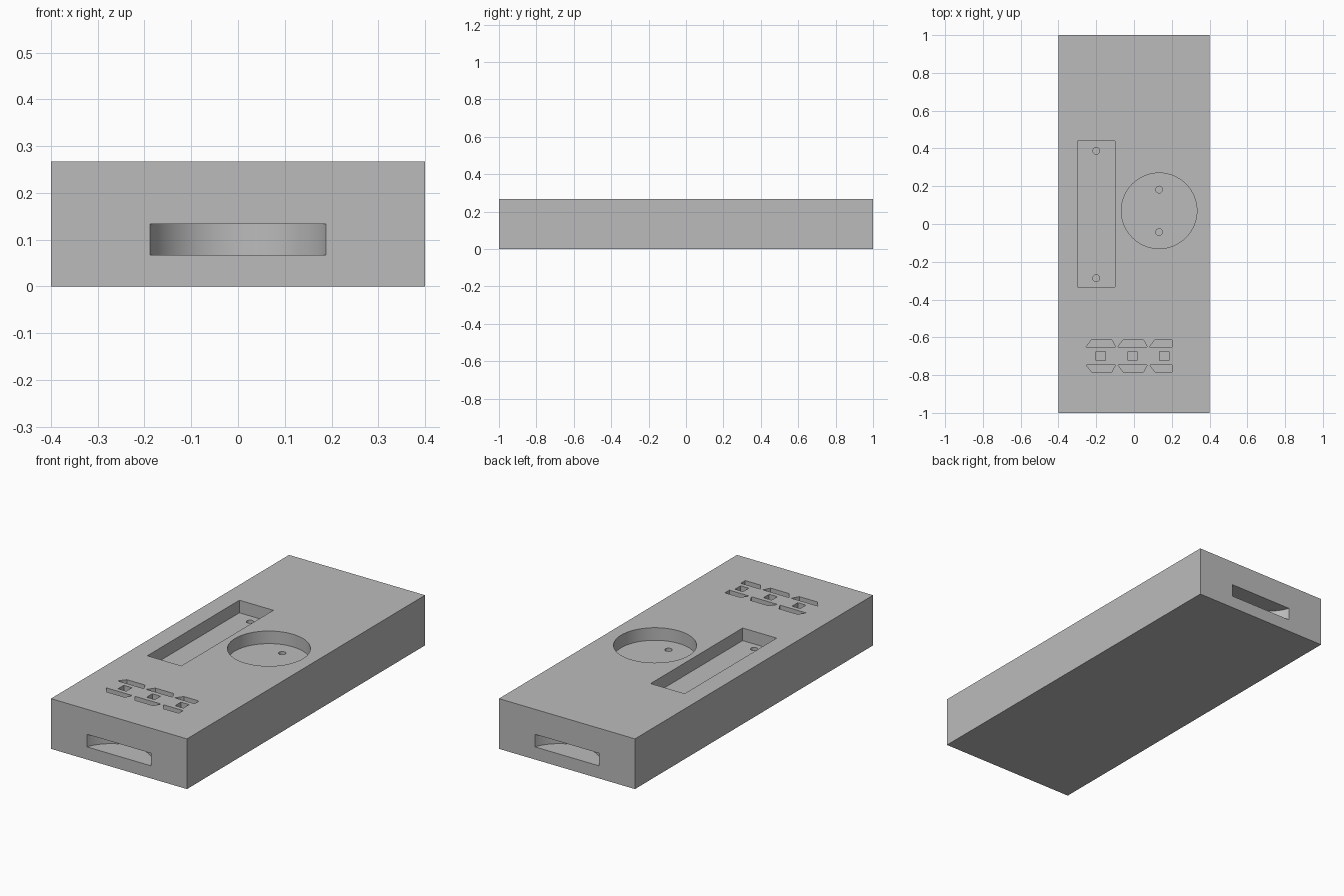
import bpy, bmesh, math

W, L, H = 0.8, 2.0, 0.267      # block size
DEPTH = 0.067                  # depth of one recess step
OVER = 0.05                    # how far cutters stick out of the top

if "Cube" in bpy.data.objects:
    bpy.data.objects.remove(bpy.data.objects["Cube"], do_unlink=True)

grey = bpy.data.materials.new("light_grey")
grey.use_nodes = True
grey.diffuse_color = (0.5, 0.5, 0.5, 1)
grey.node_tree.nodes["Principled BSDF"].inputs["Base Color"].default_value = (0.5, 0.5, 0.5, 1)


def rect(x0, x1, y0, y1):
    return [(x0, y0), (x1, y0), (x1, y1), (x0, y1)]


def circle(cx, cy, r, n=64):
    steps = [2 * math.pi * i / n for i in range(n)]
    return [(cx + r * math.cos(a), cy + r * math.sin(a)) for a in steps]


def prisms(name, outlines, z0, z1):
    """Extrude every outline from z0 to z1 into one object."""
    bm = bmesh.new()
    for outline in outlines:
        face = bm.faces.new([bm.verts.new((x, y, z0)) for x, y in outline])
        top = bmesh.ops.extrude_face_region(bm, geom=[face])["geom"]
        verts = [g for g in top if isinstance(g, bmesh.types.BMVert)]
        bmesh.ops.translate(bm, vec=(0, 0, z1 - z0), verts=verts)
    bmesh.ops.recalc_face_normals(bm, faces=bm.faces)
    mesh = bpy.data.meshes.new(name)
    bm.to_mesh(mesh)
    bm.free()
    mesh.materials.append(grey)
    obj = bpy.data.objects.new(name, mesh)
    bpy.context.collection.objects.link(obj)
    return obj


# Solid block
block = prisms("block", [rect(-W / 2, W / 2, -L / 2, L / 2)], 0, H)

# Long tray and round cup recesses
pockets = [rect(-0.3, -0.1, -0.333, 0.44), circle(0.133, 0.07, 0.2)]

# Three small grille groups: a square between two tapered slits
CENTRE_Y = -0.698
for left in (-0.253, -0.085, 0.083):
    right = min(left + 0.155, 0.2)
    taper = 0.02 if right < 0.2 else 0
    pockets.append(rect(left + 0.053, left + 0.101, CENTRE_Y - 0.024, CENTRE_Y + 0.024))
    for side in (-1, 1):
        inner, outer = CENTRE_Y + side * 0.048, CENTRE_Y + side * 0.085
        pockets.append([(left, inner), (right, inner),
                        (right - taper, outer), (left + 0.028, outer)])

# Screw holes in the recess floors
holes = [circle(x, y, 0.018, 24) for x, y in
         ((-0.2, 0.387), (-0.2, -0.287), (0.133, 0.182), (0.133, -0.043))]

# Curved finger slots in both ends
slots = [circle(0, side * 1.067, 0.2) for side in (-1, 1)]

cutters = [
    prisms("pocket_cutter", pockets, H - DEPTH, H + OVER),
    prisms("hole_cutter", holes, H - 2 * DEPTH, H - DEPTH / 2),
    prisms("end_slot_cutter", slots, DEPTH, 2 * DEPTH),
]

bpy.ops.object.select_all(action="DESELECT")
bpy.context.view_layer.objects.active = block
block.select_set(True)
for cutter in cutters:
    cutter.hide_render = True
    mod = block.modifiers.new(cutter.name, "BOOLEAN")
    mod.operation = "DIFFERENCE"
    mod.solver = "EXACT"
    mod.object = cutter
    bpy.ops.object.modifier_apply(modifier=mod.name)
    bpy.data.objects.remove(cutter, do_unlink=True)

bpy.ops.object.shade_smooth_by_angle(angle=math.radians(30))
